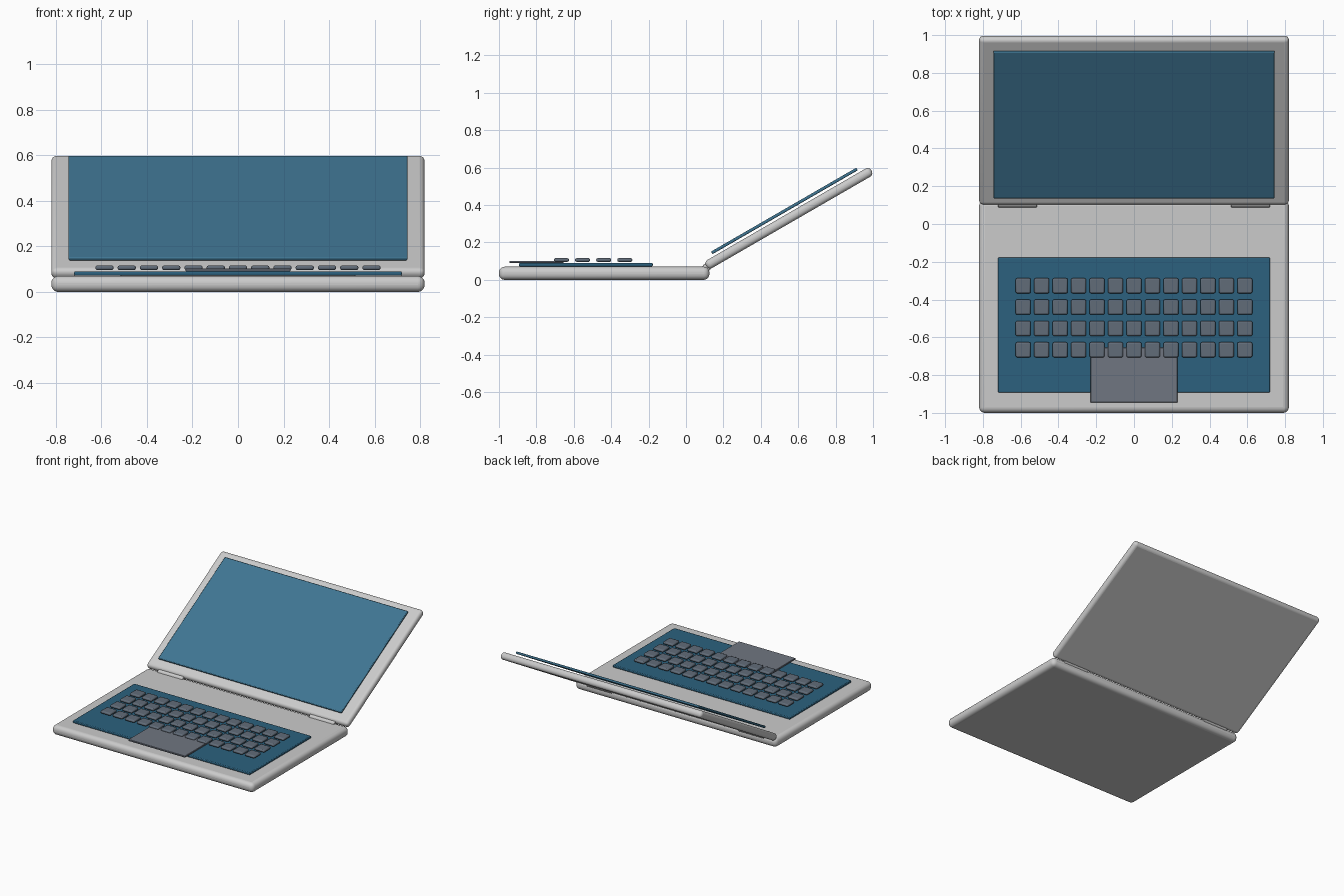
import bpy
from math import radians
from mathutils import Matrix, Vector

if "Cube" in bpy.data.objects:
    bpy.data.objects.remove(bpy.data.objects["Cube"])


def material(name, rgb):
    m = bpy.data.materials.new(name)
    m.diffuse_color = (*rgb, 1)
    m.use_nodes = True
    m.node_tree.nodes["Principled BSDF"].inputs["Base Color"].default_value = m.diffuse_color
    return m


SHELL = material("shell_silver", (0.80, 0.81, 0.82))
PANEL = material("panel_blue", (0.025, 0.12, 0.21))
SCREEN = material("screen_blue", (0.05, 0.18, 0.29))
KEY = material("key_grey", (0.12, 0.15, 0.19))
PAD = material("pad_grey", (0.16, 0.18, 0.22))


def finish(ob, name, mat, bevel, segments):
    ob.name = name
    ob.data.materials.append(mat)
    if bevel:
        mod = ob.modifiers.new("rounding", "BEVEL")
        mod.width = bevel
        mod.segments = segments
    bpy.ops.object.shade_smooth_by_angle(angle=radians(35))
    return ob


def box(name, center, size, mat, bevel=0.0, segments=3):
    bpy.ops.mesh.primitive_cube_add(size=1)
    ob = bpy.context.object
    ob.data.transform(Matrix.Diagonal((*size, 1)))
    ob.location = center
    return finish(ob, name, mat, bevel, segments)


# Base with keyboard panel and trackpad
box("base", (0, -0.4375, 0.035), (1.64, 1.125, 0.07), SHELL, 0.03, 5)
box("keyboard_panel", (0, -0.535, 0.081), (1.44, 0.715, 0.018), PANEL, 0.005, 2)
box("trackpad", (0, -0.80, 0.096), (0.46, 0.29, 0.012), PAD, 0.002, 1)

# Keys: 4 rows of 13
for row in range(4):
    for col in range(13):
        x = (col - 6) * 0.0978
        y = -0.327 - row * 0.113
        box(f"key_{row}_{col}", (x, y, 0.106), (0.08, 0.08, 0.02), KEY, 0.008, 2)

# Lid and screen share one tilted frame
tilt = radians(30)
lid_frame = Matrix.Translation((0, 0.55, 0.329)) @ Matrix.Rotation(tilt, 4, "X")
lid = box("lid", (0, 0, 0), (1.64, 1.02, 0.05), SHELL, 0.022, 5)
screen = box("screen", (0, 0, 0), (1.49, 0.897, 0.016), SCREEN, 0.005, 2)
lid.matrix_world = lid_frame
screen.matrix_world = lid_frame @ Matrix.Translation((0, -0.001, 0.046))

# Hinge barrels
for side, sx in (("left", -1), ("right", 1)):
    bpy.ops.mesh.primitive_cylinder_add(vertices=32, radius=0.022, depth=0.205)
    hinge = bpy.context.object
    hinge.data.transform(Matrix.Rotation(radians(90), 4, "Y"))
    hinge.location = Vector((sx * 0.617, 0.11, 0.066))
    finish(hinge, f"hinge_{side}", SHELL, 0.003, 2)
